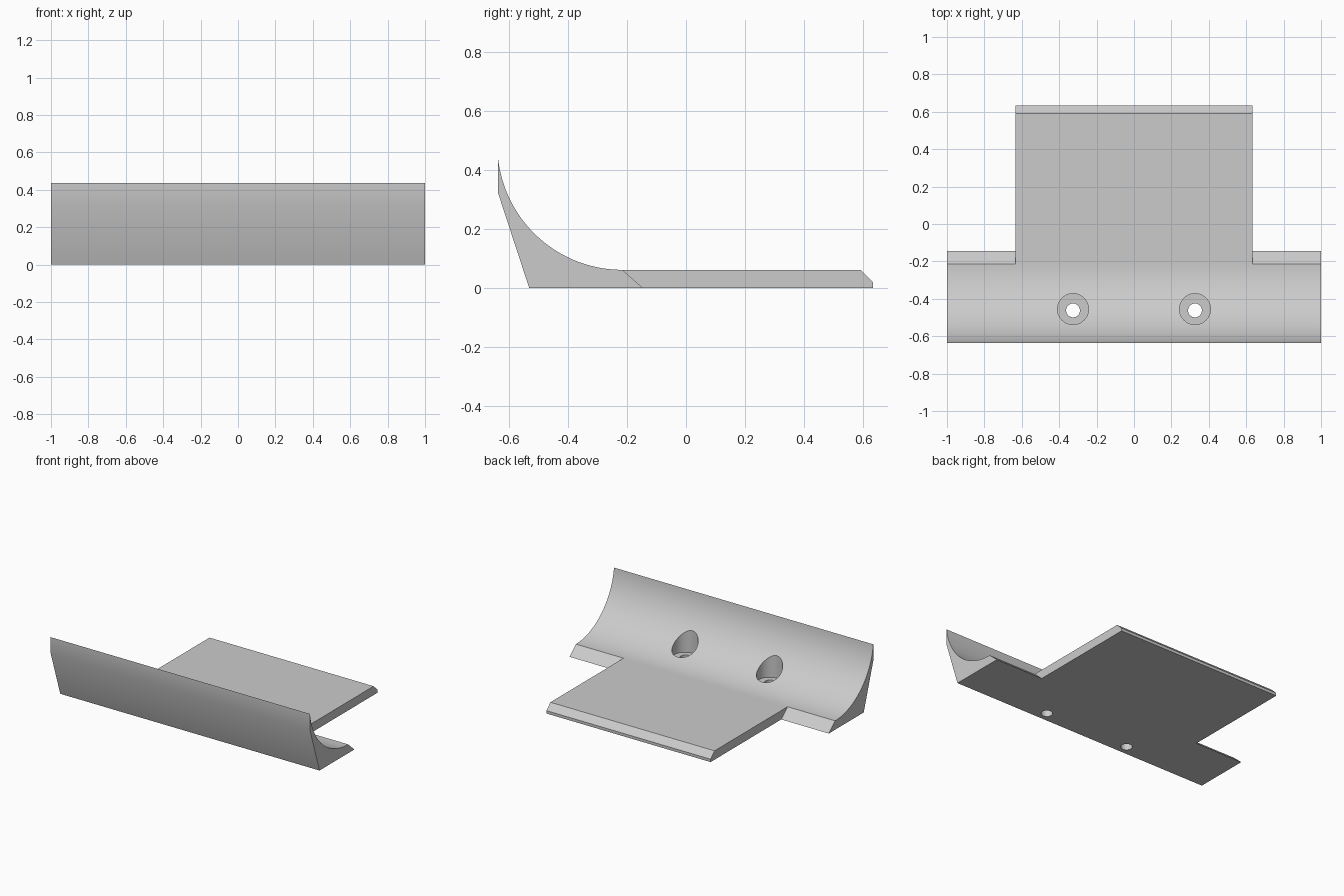
import bpy, bmesh, math

cube = bpy.data.objects.get("Cube")
if cube:
    bpy.data.objects.remove(cube, do_unlink=True)

# Single grey finish
grey = bpy.data.materials.new("plain_grey")
grey.use_nodes = True
colour = (0.6, 0.6, 0.6, 1)
grey.diffuse_color = colour
grey.node_tree.nodes["Principled BSDF"].inputs["Base Color"].default_value = colour


def extrude_profile(name, profile, half_width):
    """Extrude a (y, z) outline along x, centred."""
    bm = bmesh.new()
    face = bm.faces.new([bm.verts.new((-half_width, y, z)) for y, z in profile])
    result = bmesh.ops.extrude_face_region(bm, geom=[face])
    moved = [v for v in result["geom"] if isinstance(v, bmesh.types.BMVert)]
    bmesh.ops.translate(bm, verts=moved, vec=(2 * half_width, 0, 0))
    bmesh.ops.recalc_face_normals(bm, faces=bm.faces)
    mesh = bpy.data.meshes.new(name)
    bm.to_mesh(mesh)
    bm.free()
    mesh.materials.append(grey)
    obj = bpy.data.objects.new(name, mesh)
    bpy.context.collection.objects.link(obj)
    return obj


def activate(obj):
    bpy.ops.object.select_all(action='DESELECT')
    obj.select_set(True)
    bpy.context.view_layer.objects.active = obj


def bore(target, x, y, radius, bottom):
    """Cut a vertical round hole from above down to the given height."""
    top = 0.6
    bpy.ops.mesh.primitive_cylinder_add(vertices=48, radius=radius, depth=top - bottom,
                                        location=(x, y, (top + bottom) / 2))
    cutter = bpy.context.object
    cutter.name = "hole_cutter"
    cutter.hide_render = True
    cutter.data.materials.append(grey)
    activate(target)
    mod = target.modifiers.new("hole", 'BOOLEAN')
    mod.operation = 'DIFFERENCE'
    mod.solver = 'EXACT'
    mod.object = cutter
    bpy.ops.object.modifier_apply(modifier=mod.name)
    bpy.data.objects.remove(cutter, do_unlink=True)


# Curved rail: concave inner arc, leaning front, slanted rear edge
LIP_Y, THICK, RADIUS = -0.215, 0.062, 0.423
STEPS = 40
sweep = math.radians(83.2)
arc = [(LIP_Y - RADIUS * math.sin(sweep * (1 - i / STEPS)),
        THICK + RADIUS * (1 - math.cos(sweep * (1 - i / STEPS)))) for i in range(STEPS + 1)]
rail = extrude_profile("curved_rail",
                       [(-0.53, 0), (-0.635, 0.32)] + arc + [(-0.145, 0)], 1.0)

# Counterbored screw holes
for side in (-1, 1):
    bore(rail, side * 0.326, -0.455, 0.083, 0.055)
    bore(rail, side * 0.326, -0.462, 0.037, -0.1)

# Flat plate with chamfered back edge
plate = extrude_profile("base_plate",
                        [(-0.145, 0), (LIP_Y, THICK), (0.59, THICK), (0.633, 0.02), (0.633, 0)],
                        0.633)

for obj in (rail, plate):
    activate(obj)
    bpy.ops.object.shade_smooth_by_angle(angle=math.radians(30))
